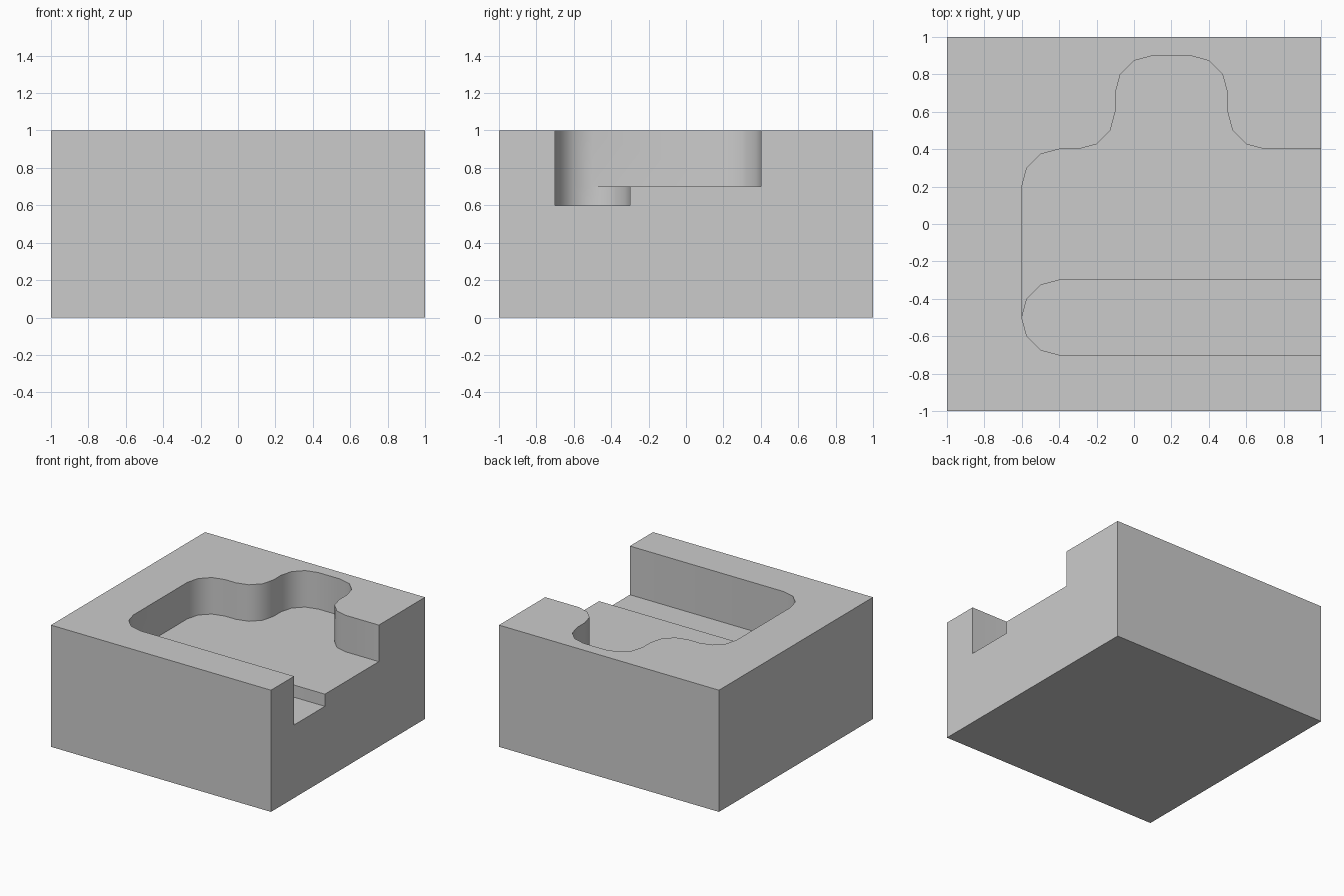
import bpy, bmesh
from math import cos, sin, radians
from mathutils import Vector

cube = bpy.data.objects.get("Cube")
if cube:
    bpy.data.objects.remove(cube, do_unlink=True)

TOP, FLOOR, GROOVE = 1.0, 0.7, 0.6
R, STEPS = 0.2, 3


def arc(cx, cy, start, end):
    """Quarter-round corner as a few straight segments."""
    angles = [radians(start + (end - start) * i / STEPS) for i in range(STEPS + 1)]
    return [(cx + R * cos(a), cy + R * sin(a)) for a in angles]


# Pocket outline: from the open side, round the rear bay, to the groove end
pocket = ([(1, 0.4)] + arc(0.7, 0.6, 270, 180) + arc(0.3, 0.7, 0, 90)
          + arc(0.1, 0.7, 90, 180) + arc(-0.3, 0.6, 0, -90)
          + arc(-0.4, 0.2, 90, 180) + [(-0.6, -0.5)])
# Groove edges: front wall and the step up to the pocket floor
groove_front = arc(-0.4, -0.5, 180, 270) + [(1, -0.7)]
groove_step = arc(-0.4, -0.5, 180, 90) + [(1, -0.3)]

bm = bmesh.new()


def face(points):
    return bm.faces.new([bm.verts.new(Vector(p)) for p in points])


def level(path, z):
    return [(x, y, z) for x, y in path]


def wall(path, z_low, z_high):
    for a, b in zip(path, path[1:]):
        face([(*a, z_low), (*b, z_low), (*b, z_high), (*a, z_high)])


# Horizontal surfaces
face(level(pocket + groove_front[1:] + [(1, -1), (-1, -1), (-1, 1), (1, 1)], TOP))
face(level(pocket + groove_step[1:], FLOOR))
face(level(groove_step + groove_front[:0:-1], GROOVE))

# Pocket and groove walls
wall(pocket, FLOOR, TOP)
wall(groove_front, GROOVE, FLOOR)
wall(groove_front, FLOOR, TOP)
wall(groove_step, GROOVE, FLOOR)

# Outer block: base, three plain sides and the notched open side
face([(-1, -1, 0), (-1, 1, 0), (1, 1, 0), (1, -1, 0)])
wall([(1, 1), (-1, 1), (-1, -1), (1, -1)], 0, TOP)
face([(1, -1, 0), (1, 1, 0), (1, 1, TOP), (1, 0.4, TOP), (1, 0.4, FLOOR),
      (1, -0.3, FLOOR), (1, -0.3, GROOVE), (1, -0.7, GROOVE),
      (1, -0.7, FLOOR), (1, -0.7, TOP), (1, -1, TOP)])

bmesh.ops.remove_doubles(bm, verts=bm.verts, dist=0.0001)
bmesh.ops.recalc_face_normals(bm, faces=bm.faces)
mesh = bpy.data.meshes.new("pocketed_block")
bm.to_mesh(mesh)
bm.free()

block = bpy.data.objects.new("pocketed_block", mesh)
bpy.context.collection.objects.link(block)

# Plain grey
grey = bpy.data.materials.new("plain_grey")
grey.use_nodes = True
colour = (0.6, 0.6, 0.6, 1)
grey.diffuse_color = colour
grey.node_tree.nodes["Principled BSDF"].inputs["Base Color"].default_value = colour
mesh.materials.append(grey)

# Smooth the rounded walls, keep the hard edges
bpy.ops.object.select_all(action="DESELECT")
block.select_set(True)
bpy.context.view_layer.objects.active = block
bpy.ops.object.shade_smooth_by_angle(angle=radians(40))
